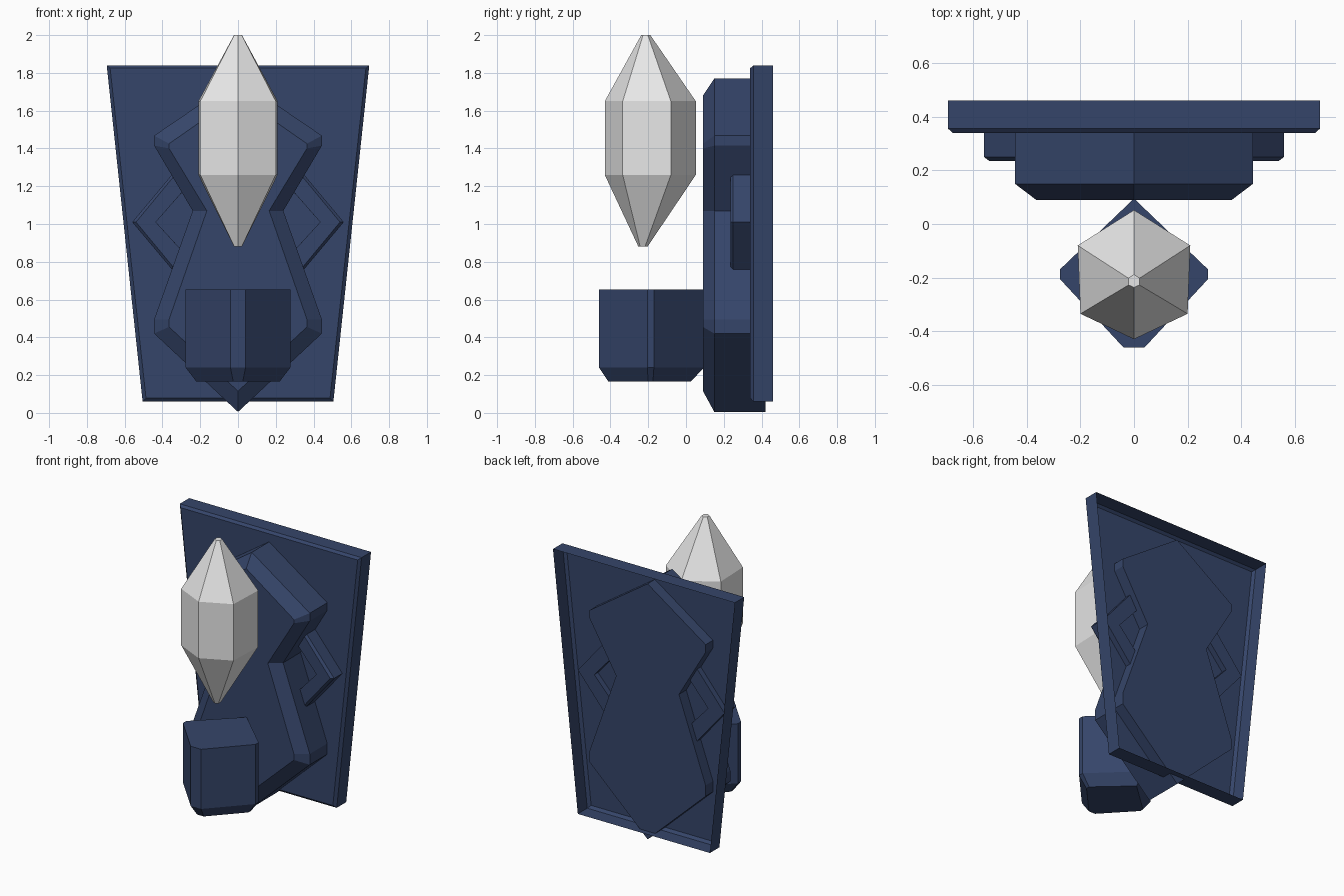
import bpy, bmesh

if "Cube" in bpy.data.objects:
    bpy.data.objects.remove(bpy.data.objects["Cube"])


def material(name, rgb):
    m = bpy.data.materials.new(name)
    m.diffuse_color = (*rgb, 1)
    m.use_nodes = True
    m.node_tree.nodes["Principled BSDF"].inputs["Base Color"].default_value = m.diffuse_color
    return m


NAVY = material("navy stone", (0.036, 0.060, 0.144))
PALE = material("pale crystal", (0.80, 0.80, 0.80))


def loft(name, rings, mat, cap_start=True, cap_end=True):
    """Join matching rings of 3D points into a flat-faced solid."""
    bm = bmesh.new()
    vs = [[bm.verts.new(p) for p in ring] for ring in rings]
    n = len(rings[0])
    for a, b in zip(vs, vs[1:]):
        for i in range(n):
            j = (i + 1) % n
            bm.faces.new((a[i], a[j], b[j], b[i]))
    if cap_start:
        bm.faces.new(vs[0])
    if cap_end:
        bm.faces.new(vs[-1])
    bmesh.ops.recalc_face_normals(bm, faces=bm.faces[:])
    me = bpy.data.meshes.new(name)
    bm.to_mesh(me)
    bm.free()
    me.materials.append(mat)
    ob = bpy.data.objects.new(name, me)
    bpy.context.collection.objects.link(ob)
    return ob


def mirrored(half):
    """Complete a half outline (right side) across the centre line."""
    return half + [(-u, v) for u, v in reversed(half) if abs(u) > 1e-6]


def upright(outline, y):
    return [(x, y, z) for x, z in outline]


def level(outline, z):
    return [(x, y, z) for x, y in outline]


# Back plate: tapered tray, open at the rear, small chamfer at the front
edge = mirrored([(0.505, 0.06), (0.695, 1.84)])
face = mirrored([(0.487, 0.078), (0.677, 1.825)])
loft("back_plate", [upright(face, 0.34), upright(edge, 0.357), upright(edge, 0.46)],
     NAVY, cap_end=False)

# Hourglass slab with a wide front chamfer
outer = mirrored([(0, 0.005), (0.444, 0.42), (0.444, 0.495), (0.24, 1.07),
                  (0.444, 1.415), (0.444, 1.468), (0, 1.77)])
inner = mirrored([(0, 0.115), (0.365, 0.455), (0.365, 0.495), (0.165, 1.07),
                  (0.365, 1.40), (0.365, 1.425), (0, 1.68)])
loft("hourglass_slab", [upright(inner, 0.09), upright(outer, 0.15), upright(outer, 0.42)], NAVY)

# Chevrons either side of the waist
chevron = [(0.56, 1.01), (0.35, 0.76), (0.27, 0.83), (0.435, 1.01), (0.25, 1.22), (0.33, 1.285)]
front = [(0.54, 1.01), (0.345, 0.775), (0.275, 0.835), (0.435, 1.01), (0.255, 1.215), (0.325, 1.27)]
for side, s in (("right", 1), ("left", -1)):
    rings = [upright([(s * x, z) for x, z in pts], y)
             for pts, y in ((front, 0.235), (chevron, 0.25), (chevron, 0.38))]
    loft(side + "_chevron", rings, NAVY)

# Cornerwise pedestal with clipped corners and a chamfered underside
foot = mirrored([(0.04, -0.46), (0.277, -0.205), (0.277, -0.17), (0, 0.095)])
sole = mirrored([(0.025, -0.41), (0.22, -0.20), (0.22, -0.175), (0, 0.025)])
loft("pedestal", [level(sole, 0.165), level(foot, 0.24), level(foot, 0.652)], NAVY)

# Floating six-sided crystal with pointed ends
hexagon = mirrored([(0, -0.43), (0.20, -0.335), (0.21, -0.08), (0, 0.052)])


def crystal_ring(scale, z, shift):
    cy = -0.21
    return level([(x * scale, cy + shift + (y - cy) * scale) for x, y in hexagon], z)


loft("crystal", [crystal_ring(0.1, 0.88, -0.02), crystal_ring(1, 1.26, 0),
                 crystal_ring(1, 1.65, 0), crystal_ring(0.1, 2.0, -0.005)], PALE)
